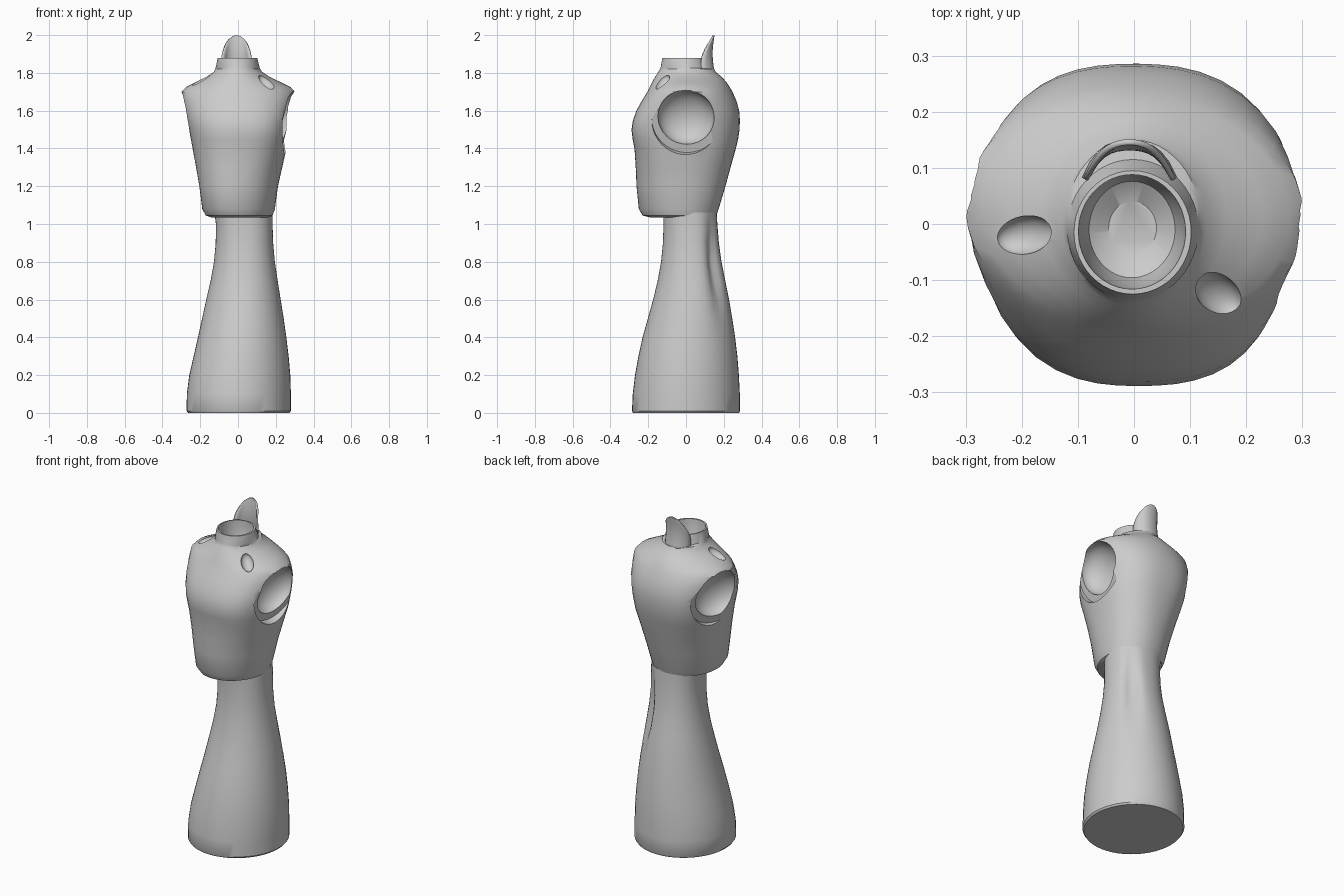
import bpy, bmesh, math
from mathutils import Matrix

if "Cube" in bpy.data.objects:
    bpy.data.objects.remove(bpy.data.objects["Cube"])

SEG = 48


def smooth(ob, angle):
    bpy.ops.object.select_all(action='DESELECT')
    ob.select_set(True)
    bpy.context.view_layer.objects.active = ob
    bpy.ops.object.shade_smooth_by_angle(angle=math.radians(angle))


def finish(name, bm, angle=35):
    bmesh.ops.recalc_face_normals(bm, faces=bm.faces)
    me = bpy.data.meshes.new(name)
    bm.to_mesh(me)
    bm.free()
    ob = bpy.data.objects.new(name, me)
    bpy.context.collection.objects.link(ob)
    smooth(ob, angle)
    return ob


def loft(name, rings, deform):
    """rings: (z, xmin, xmax, ymin, ymax, superellipse power)"""
    bm = bmesh.new()
    loops = []
    for z, x0, x1, y0, y1, n in rings:
        loop = []
        for i in range(SEG):
            a = 2 * math.pi * i / SEG
            c, s = math.cos(a), math.sin(a)
            r = (abs(c) ** n + abs(s) ** n) ** (-1 / n)
            x, y = deform((x0 + x1) / 2 + (x1 - x0) / 2 * r * c,
                          (y0 + y1) / 2 + (y1 - y0) / 2 * r * s, z, a)
            loop.append(bm.verts.new((x, y, z)))
        loops.append(loop)
    for lo, hi in zip(loops, loops[1:]):
        for i in range(SEG):
            j = (i + 1) % SEG
            bm.faces.new((lo[i], lo[j], hi[j], hi[i]))
    bm.faces.new(loops[0])
    bm.faces.new(loops[-1])
    return finish(name, bm)


def ellipsoid(name, matrix, radii):
    bm = bmesh.new()
    bmesh.ops.create_uvsphere(bm, u_segments=32, v_segments=20, radius=1,
                              matrix=matrix @ Matrix.Diagonal((*radii, 1)))
    ob = finish(name, bm)
    ob.hide_render = True
    return ob


def disc(name, matrix, radius, depth):
    bm = bmesh.new()
    bmesh.ops.create_cone(bm, cap_ends=True, segments=40, radius1=radius, radius2=radius, depth=depth,
                          matrix=matrix @ Matrix.Translation((0, 0, depth / 2)))
    ob = finish(name, bm)
    ob.hide_render = True
    return ob


# Long skirt with a fold pressed into the back right
def fold(x, y, z, a):
    d = math.degrees(a) - 48
    k = 1 - 0.17 * math.exp(-(d / 13) ** 2) * math.exp(-((z - 0.78) / 0.19) ** 2)
    return x * k, y * k


skirt = loft("skirt", [
    (0.00, -0.265, 0.272, -0.28, 0.28, 2.0),
    (0.01, -0.272, 0.28, -0.286, 0.286, 2.0),
    (0.10, -0.271, 0.28, -0.282, 0.285, 2.0),
    (0.20, -0.258, 0.277, -0.27, 0.28, 2.0),
    (0.30, -0.235, 0.268, -0.252, 0.272, 2.0),
    (0.40, -0.212, 0.256, -0.23, 0.26, 2.0),
    (0.50, -0.19, 0.242, -0.202, 0.245, 2.0),
    (0.60, -0.168, 0.226, -0.174, 0.228, 2.05),
    (0.70, -0.145, 0.21, -0.15, 0.208, 2.1),
    (0.80, -0.127, 0.195, -0.132, 0.188, 2.15),
    (0.90, -0.118, 0.186, -0.122, 0.174, 2.2),
    (1.00, -0.117, 0.183, -0.119, 0.166, 2.3),
    (1.06, -0.125, 0.183, -0.12, 0.163, 2.3)], fold)


# Torso, turned slightly, running up into a hollow collar
def turn(x, y, z, a):
    top = max(0, min(1, (1.82 - z) / 0.1))
    k = max(0, min(1, (z - 1.15) / 0.3)) * top
    g = 1 + 0.05 * top * math.sin(2 * a)
    return x * g, (y - 0.11 * k * x) * g


torso = loft("torso", [
    (1.035, -0.14, 0.165, -0.19, 0.145, 2.0),
    (1.045, -0.17, 0.182, -0.228, 0.16, 2.1),
    (1.08, -0.188, 0.194, -0.248, 0.172, 2.15),
    (1.20, -0.203, 0.21, -0.26, 0.208, 2.25),
    (1.30, -0.22, 0.232, -0.265, 0.236, 2.35),
    (1.40, -0.238, 0.254, -0.272, 0.265, 2.5),
    (1.45, -0.247, 0.262, -0.282, 0.277, 2.55),
    (1.50, -0.257, 0.27, -0.288, 0.284, 2.55),
    (1.55, -0.268, 0.278, -0.28, 0.286, 2.5),
    (1.60, -0.281, 0.289, -0.262, 0.282, 2.35),
    (1.65, -0.294, 0.297, -0.235, 0.268, 2.15),
    (1.70, -0.299, 0.301, -0.205, 0.246, 2.0),
    (1.725, -0.275, 0.278, -0.192, 0.232, 1.9),
    (1.75, -0.225, 0.228, -0.18, 0.215, 1.85),
    (1.78, -0.165, 0.165, -0.163, 0.188, 1.9),
    (1.805, -0.128, 0.128, -0.147, 0.158, 2.0),
    (1.82, -0.121, 0.118, -0.137, 0.15, 2.0),
    (1.825, -0.119, 0.115, -0.135, 0.115, 2.0),
    (1.88, -0.107, 0.102, -0.125, 0.095, 2.0),
    (1.88, -0.099, 0.092, -0.116, 0.088, 2.0),
    (1.81, -0.094, 0.087, -0.112, 0.09, 2.0),
    (1.76, -0.08, 0.073, -0.096, 0.076, 2.0),
    (1.735, -0.045, 0.04, -0.055, 0.04, 2.0)], turn)

# Arm sockets: a slanted flat cut with a hollow cup inside it
cutters = []
for x, y, yaw in ((0.256, 0.0, -7), (-0.262, 0.06, 156)):
    frame = (Matrix.Translation((x, y, 1.555)) @ Matrix.Rotation(math.radians(yaw), 4, 'Z')
             @ Matrix.Rotation(math.radians(90 + 15), 4, 'Y'))
    cutters.append(disc("socket_cutter", frame, 0.183, 0.2))
    cutters.append(ellipsoid("cup_cutter", frame @ Matrix.Translation((-0.01, 0, -0.005)),
                             (0.148, 0.15, 0.1)))

# Strap slots sunk into the shoulder slopes
bpy.context.view_layer.update()
for x, y in ((-0.195, -0.02), (0.15, -0.125)):
    hit, loc, nor, _ = torso.ray_cast((x, y, 2.2), (0, 0, -1))
    frame = Matrix.Translation(loc) @ nor.to_track_quat('Z', 'Y').to_matrix().to_4x4()
    cutters.append(ellipsoid("slot_cutter", frame, (0.034, 0.056, 0.03)))

for c in cutters:
    mod = torso.modifiers.new("cut", 'BOOLEAN')
    mod.operation = 'DIFFERENCE'
    mod.solver = 'EXACT'
    mod.object = c
bpy.context.view_layer.update()
dg = bpy.context.evaluated_depsgraph_get()
cut_mesh = bpy.data.meshes.new_from_object(torso.evaluated_get(dg))
torso.modifiers.clear()
torso.data = cut_mesh
for c in cutters:
    bpy.data.objects.remove(c)
smooth(torso, 35)

# Tongue-shaped fin standing behind the collar
bm = bmesh.new()
NU, NV = 12, 14
grid = []
for j in range(NV + 1):
    v = math.sin(math.pi / 2 * j / NV)
    w = 0.08 * math.sqrt(max(0, 1 - v ** 2.5))
    row = []
    for i in range(NU + 1):
        x = w * (2 * i / NU - 1)
        y = 0.146 - 4 * x * x - 900 * x ** 4 - 0.01 * math.sin(math.pi * v)
        row.append(bm.verts.new((x - 0.008, y, 1.805 + 0.194 * v)))
    grid.append(row)
for j in range(NV):
    for i in range(NU):
        bm.faces.new((grid[j][i], grid[j][i + 1], grid[j + 1][i + 1], grid[j + 1][i]))
bmesh.ops.remove_doubles(bm, verts=bm.verts, dist=0.0005)
fin = finish("collar_fin", bm, 50)
sol = fin.modifiers.new("thickness", 'SOLIDIFY')
sol.thickness = 0.01
sol.offset = 0
